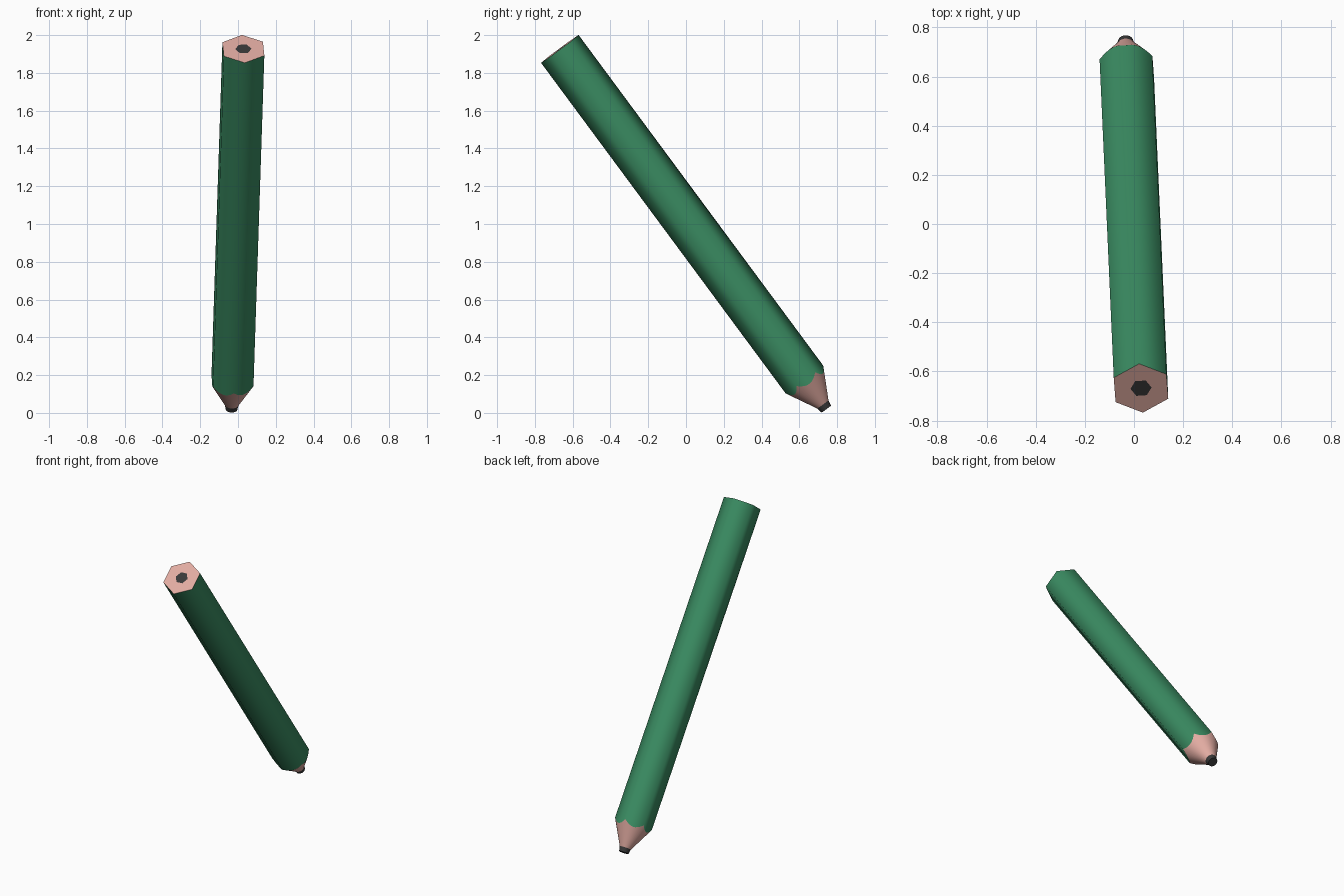
import bpy
from math import cos, sin, pi
from mathutils import Vector

if "Cube" in bpy.data.objects:
    bpy.data.objects.remove(bpy.data.objects["Cube"])

# Pencil frame: blunt end centre, axis towards the point, and two cross directions
END = Vector((0.0285, -0.668, 1.927))
AXIS = Vector((-0.0264, 0.5946, -0.8036)).normalized()
UP = Vector((-0.0075, 0.0975, 0.0725))
UP = (UP - AXIS * UP.dot(AXIS)).normalized()
SIDE = AXIS.cross(UP)

R = 0.124                       # hexagon corner radius
T_CORNER, T_LEAD, T_TIP = 2.178, 2.342, 2.373
R_LEAD, R_TIP = 0.037, 0.031
CORE = 0.043
N = 48                          # divisions round the sharpened end


def place(t, r, a):
    return END + AXIS * t + (UP * cos(a) + SIDE * sin(a)) * r


def hex_radius(a):
    return R * cos(pi / 6) / cos(a % (pi / 3) - pi / 6)


def cone_t(r):
    return T_CORNER + (R - r) / (R - R_LEAD) * (T_LEAD - T_CORNER)


def material(name, rgb):
    m = bpy.data.materials.new(name)
    m.diffuse_color = (*rgb, 1)
    m.use_nodes = True
    m.node_tree.nodes["Principled BSDF"].inputs["Base Color"].default_value = m.diffuse_color
    return m


def add(name, verts, faces, mat, smooth=False):
    me = bpy.data.meshes.new(name)
    me.from_pydata(verts, [], faces)
    me.materials.append(mat)
    me.update()
    ob = bpy.data.objects.new(name, me)
    bpy.context.collection.objects.link(ob)
    if smooth:
        me.shade_smooth()
    return ob


def bands(rings, n):
    return [(k * n + i, k * n + (i + 1) % n, (k + 1) * n + (i + 1) % n, (k + 1) * n + i)
            for k in range(rings - 1) for i in range(n)]


paint = material("green_paint", (0.042, 0.26, 0.121))
wood = material("bare_wood", (0.76, 0.41, 0.36))
graphite = material("graphite", (0.04, 0.04, 0.04))
angles = [2 * pi * i / N for i in range(N)]
hexa = [pi / 3 * i for i in range(6)]

# Painted hexagonal body with a scalloped edge where the cone cuts the flats
rim = [place(cone_t(hex_radius(a)), hex_radius(a), a) for a in angles]
body = add("painted_body", [place(0, hex_radius(a), a) for a in angles] + rim,
           bands(2, N), paint, True)
body.data.normals_split_custom_set_from_vertices(
    [UP * cos(a) + SIDE * sin(a) for a in angles] * 2)

# Sharpened wooden cone
add("wood_cone", rim + [place(T_LEAD, R_LEAD, a) for a in angles], bands(2, N), wood, True)

# Exposed graphite point with a flat tip
point = add("graphite_point",
            [place(T_LEAD, R_LEAD, a) for a in angles] + [place(T_TIP, R_TIP, a) for a in angles],
            bands(2, N) + [tuple(range(N, 2 * N))], graphite, True)
point.data.polygons[N].use_smooth = False

# Blunt end: wooden ring around a core turned by half a side
core = [place(0, CORE, a + pi / 6) for a in hexa]
ring_faces = []
for i in range(6):
    j = (i + 1) % 6
    ring_faces += [(i, 6 + i, j), (j, 6 + i, 6 + j)]
add("wood_end", [place(0, R, a) for a in hexa] + core, ring_faces, wood)
add("graphite_core", core, [(5, 4, 3, 2, 1, 0)], graphite)
